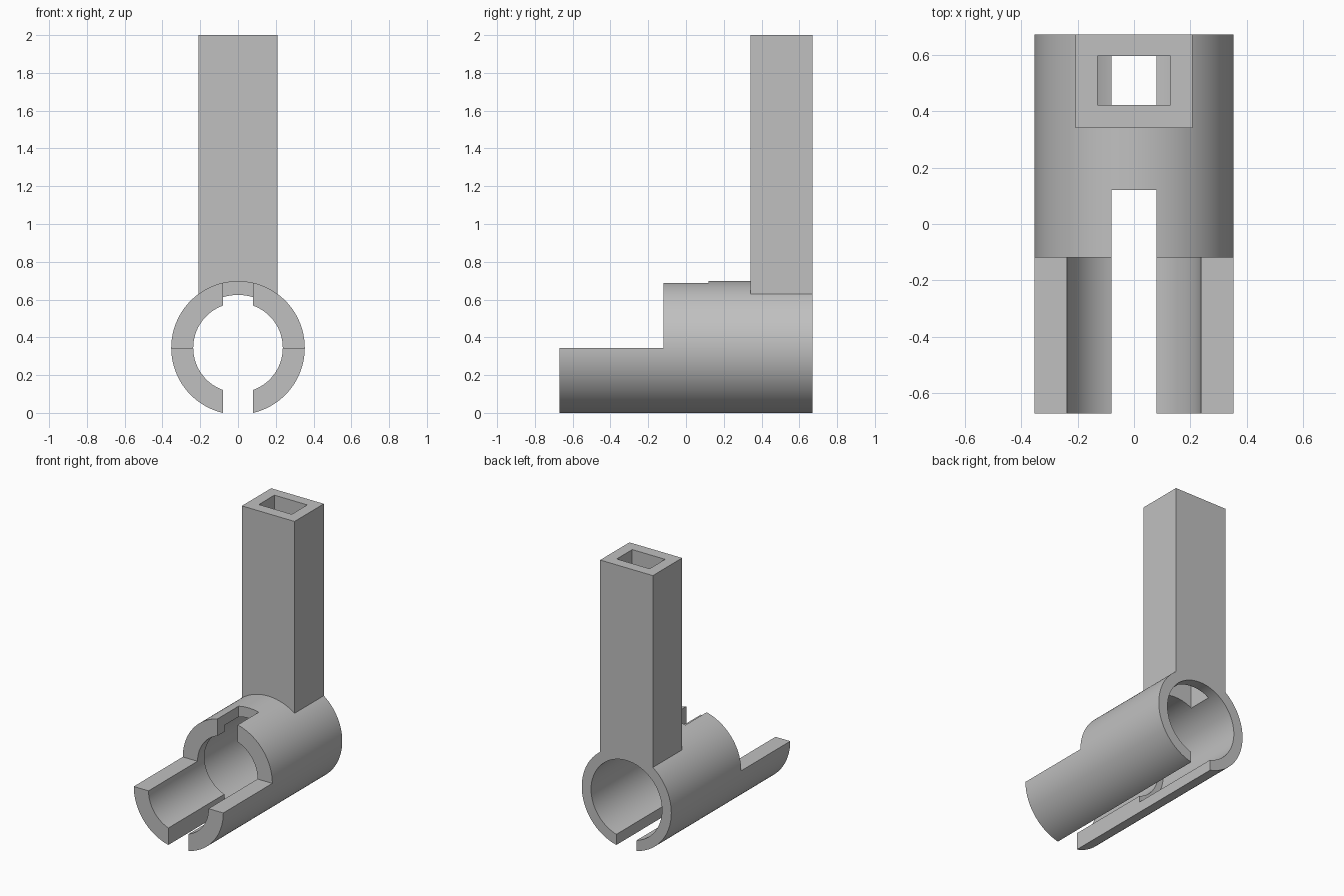
import bpy
import math

cube = bpy.data.objects.get("Cube")
if cube:
    bpy.data.objects.remove(cube, do_unlink=True)

# Main dimensions
AXIS_Z = 0.3445
OUTER_R, FRONT_BORE_R, BACK_BORE_R = 0.3535, 0.237, 0.28
FRONT, BACK = -0.671, 0.671
COLLAR_FRONT = -0.118
BORE_STEP = -0.04
SLOT = 0.08
OVER = 0.1

grey = bpy.data.materials.new("plain grey")
grey.use_nodes = True
colour = (0.53, 0.53, 0.53, 1)
grey.diffuse_color = colour
grey.node_tree.nodes["Principled BSDF"].inputs["Base Color"].default_value = colour


def box(name, x, y, z):
    """Box from (low, high) pairs on each axis."""
    bpy.ops.mesh.primitive_cube_add(size=1)
    ob = bpy.context.object
    ob.name = name
    ob.location = [(a + b) / 2 for a, b in (x, y, z)]
    ob.scale = [b - a for a, b in (x, y, z)]
    bpy.ops.object.transform_apply(location=True, rotation=False, scale=True)
    return ob


def rod(name, radius, y0, y1):
    """Cylinder lying along y on the tube axis."""
    bpy.ops.mesh.primitive_cylinder_add(
        vertices=128, radius=radius, depth=y1 - y0,
        location=(0, (y0 + y1) / 2, AXIS_Z), rotation=(math.pi / 2, 0, 0))
    ob = bpy.context.object
    ob.name = name
    bpy.ops.object.transform_apply(location=True, rotation=True, scale=True)
    return ob


def combine(target, tool, operation):
    """Apply a boolean and discard the tool."""
    mod = target.modifiers.new(tool.name, 'BOOLEAN')
    mod.operation, mod.solver, mod.object = operation, 'EXACT', tool
    bpy.context.view_layer.objects.active = target
    bpy.ops.object.modifier_apply(modifier=mod.name)
    bpy.data.objects.remove(tool, do_unlink=True)


# Tube body with the upright square post
body = rod("clamp_tube_with_post", OUTER_R, FRONT, BACK)
combine(body, box("post", (-0.208, 0.208), (0.341, BACK), (0.45, 2)), 'UNION')

cutters = [
    # stepped bore
    rod("narrow_bore", FRONT_BORE_R, FRONT - OVER, BACK + OVER),
    rod("wide_bore", BACK_BORE_R, BORE_STEP, BACK + OVER),
    # open upper half at the front, leaving two prongs
    box("open_top", (-0.5, 0.5), (FRONT - OVER, COLLAR_FRONT), (AXIS_Z, 1)),
    # slot along the underside and notch in the collar
    box("bottom_slot", (-SLOT, SLOT), (FRONT - OVER, BACK + OVER), (-OVER, AXIS_Z)),
    box("top_notch", (-SLOT, SLOT), (COLLAR_FRONT - OVER, 0.12), (AXIS_Z, 1)),
    # hollow through the post into the bore
    box("post_hollow", (-0.13, 0.13), (0.421, 0.596), (AXIS_Z, 2 + OVER)),
]
for cutter in cutters:
    combine(body, cutter, 'DIFFERENCE')

# Finish: colour and smooth curved walls
body.data.materials.clear()
body.data.materials.append(grey)
bpy.ops.object.select_all(action='DESELECT')
body.select_set(True)
bpy.context.view_layer.objects.active = body
bpy.ops.object.shade_smooth_by_angle(angle=math.radians(25))
